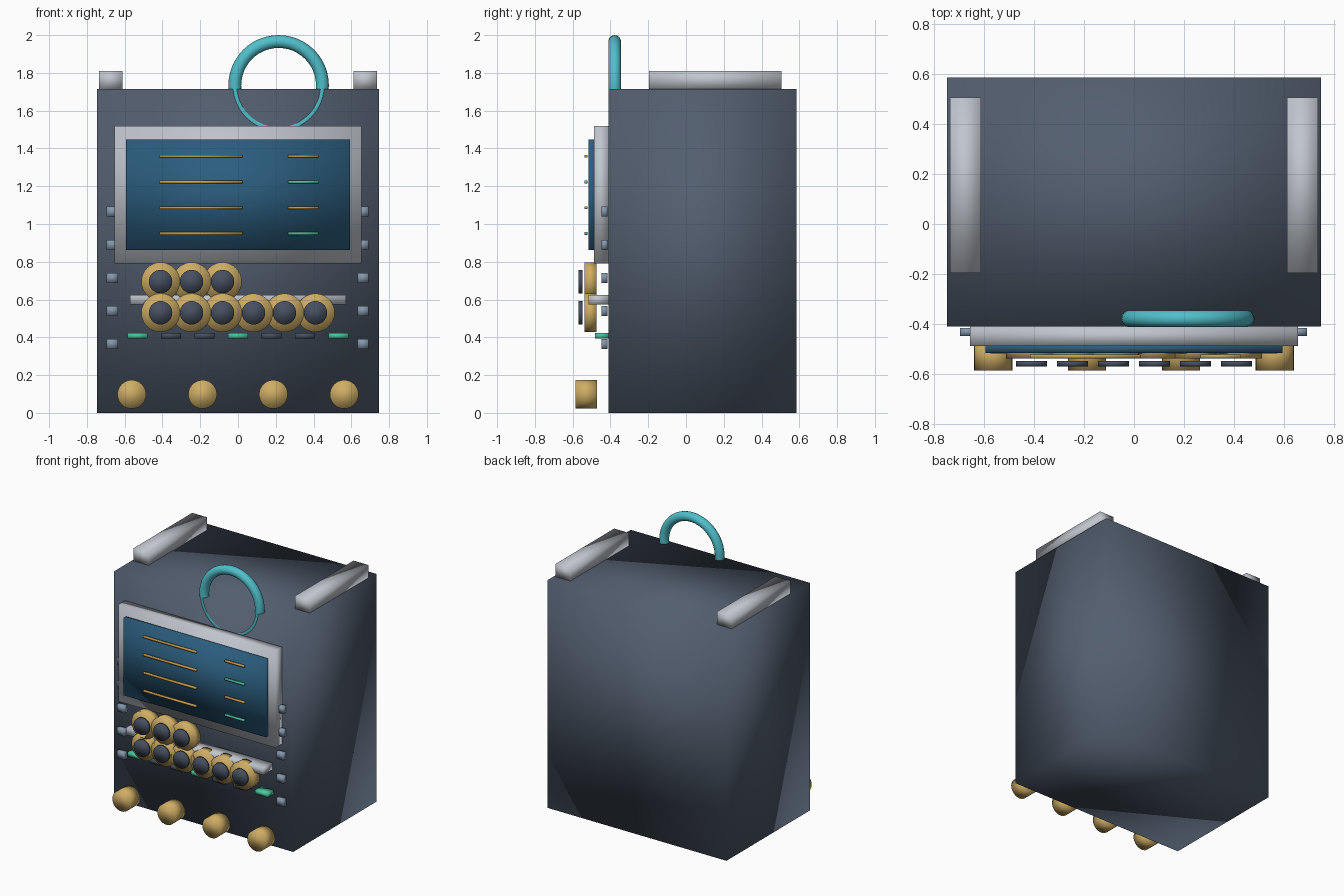
import bpy
import bmesh
from math import pi
from mathutils import Matrix

old = bpy.data.objects.get("Cube")
if old:
    bpy.data.objects.remove(old, do_unlink=True)


def colour(name, r, g, b):
    mat = bpy.data.materials.new(name)
    mat.use_nodes = True
    mat.diffuse_color = (r, g, b, 1)
    shader = next(n for n in mat.node_tree.nodes if n.type == 'BSDF_PRINCIPLED')
    shader.inputs["Base Color"].default_value = (r, g, b, 1)
    shader.inputs["Roughness"].default_value = 0.6
    return mat


slate = colour("slate", 0.085, 0.112, 0.16)
charcoal = colour("charcoal", 0.062, 0.08, 0.118)
silver = colour("silver", 0.53, 0.56, 0.61)
screen_blue = colour("screen blue", 0.024, 0.11, 0.21)
brass = colour("brass", 0.62, 0.42, 0.13)
amber = colour("amber", 0.6, 0.35, 0.08)
mint = colour("mint", 0.07, 0.55, 0.34)
teal = colour("teal", 0.08, 0.52, 0.59)
steel = colour("steel", 0.23, 0.31, 0.41)


def add_mesh(name, bm, mat):
    mesh = bpy.data.meshes.new(name)
    for face in bm.faces:
        face.smooth = True
    bm.to_mesh(mesh)
    bm.free()
    mesh.materials.append(mat)
    obj = bpy.data.objects.new(name, mesh)
    bpy.context.collection.objects.link(obj)
    return obj


def box(name, mat, xs, ys, zs):
    """Box between the given limits on each axis."""
    bm = bmesh.new()
    bmesh.ops.create_cube(bm, size=1)
    for v in bm.verts:
        for i, (low, high) in enumerate((xs, ys, zs)):
            v.co[i] = low if v.co[i] < 0 else high
    return add_mesh(name, bm, mat)


def disc(name, mat, x, z, radius, ys):
    """Round part whose axis points to the front."""
    bm = bmesh.new()
    place = Matrix.Translation((x, sum(ys) / 2, z)) @ Matrix.Rotation(pi / 2, 4, 'X')
    bmesh.ops.create_cone(bm, cap_ends=True, segments=32, radius1=radius,
                          radius2=radius, depth=ys[1] - ys[0], matrix=place)
    return add_mesh(name, bm, mat)


def around(c, size):
    return (c - size / 2, c + size / 2)


# Cabinet and top rails
front = -0.41
box("cabinet", slate, (-0.747, 0.747), (front, 0.585), (0, 1.715))
for side, x in (("right", -0.673), ("left", 0.673)):
    box(side + "_top_rail", silver, around(x, 0.125), (-0.195, 0.505), (1.71, 1.81))

# Ring handle
bpy.ops.mesh.primitive_torus_add(major_radius=0.232, minor_radius=0.034,
                                 major_segments=48, minor_segments=14,
                                 location=(0.215, -0.378, 1.734),
                                 rotation=(pi / 2, 0, 0))
handle = bpy.context.object
handle.name = "ring_handle"
handle.data.materials.append(teal)
bpy.ops.object.shade_smooth()

# Display
box("display_frame", silver, (-0.655, 0.655), (-0.488, front), (0.79, 1.52))
box("display_screen", screen_blue, (-0.593, 0.593), (-0.515, -0.48), (0.863, 1.447))
for i in range(4):
    z = around(1.358 - 0.136 * i, 0.014)
    box(f"long_readout_{i + 1}", amber, (-0.415, 0.025), (-0.537, -0.522), z)
    box(f"short_readout_{i + 1}", mint if i % 2 else amber,
        (0.265, 0.425), (-0.537, -0.522), z)

# Buttons down both sides
for i in range(5):
    for side, x in (("right", -0.665), ("left", 0.662)):
        box(f"{side}_side_button_{i + 1}", steel, around(x, 0.06),
            (-0.447, -0.415), around(1.065 - 0.175 * i, 0.053))

# Shelf and round keys
box("key_shelf", silver, (-0.573, 0.573), (-0.517, front), (0.573, 0.625))
for row, (count, z) in enumerate(((6, 0.53), (3, 0.695))):
    for i in range(count):
        x = -0.41 + 0.164 * i
        disc(f"key_rim_{row + 1}_{i + 1}", brass, x, z, 0.102, (-0.537, -0.473))
        disc(f"key_cap_{row + 1}_{i + 1}", charcoal, x, z, 0.062, (-0.569, -0.548))

# Indicator tabs
for i in range(7):
    box(f"indicator_tab_{i + 1}", charcoal if i % 3 else mint,
        around(0.177 * (i - 3), 0.106), (-0.482, front), around(0.408, 0.03))

# Lower knobs
for i in range(4):
    disc(f"lower_knob_{i + 1}", brass, 0.375 * (i - 1.5), 0.098, 0.076, (-0.585, -0.47))
